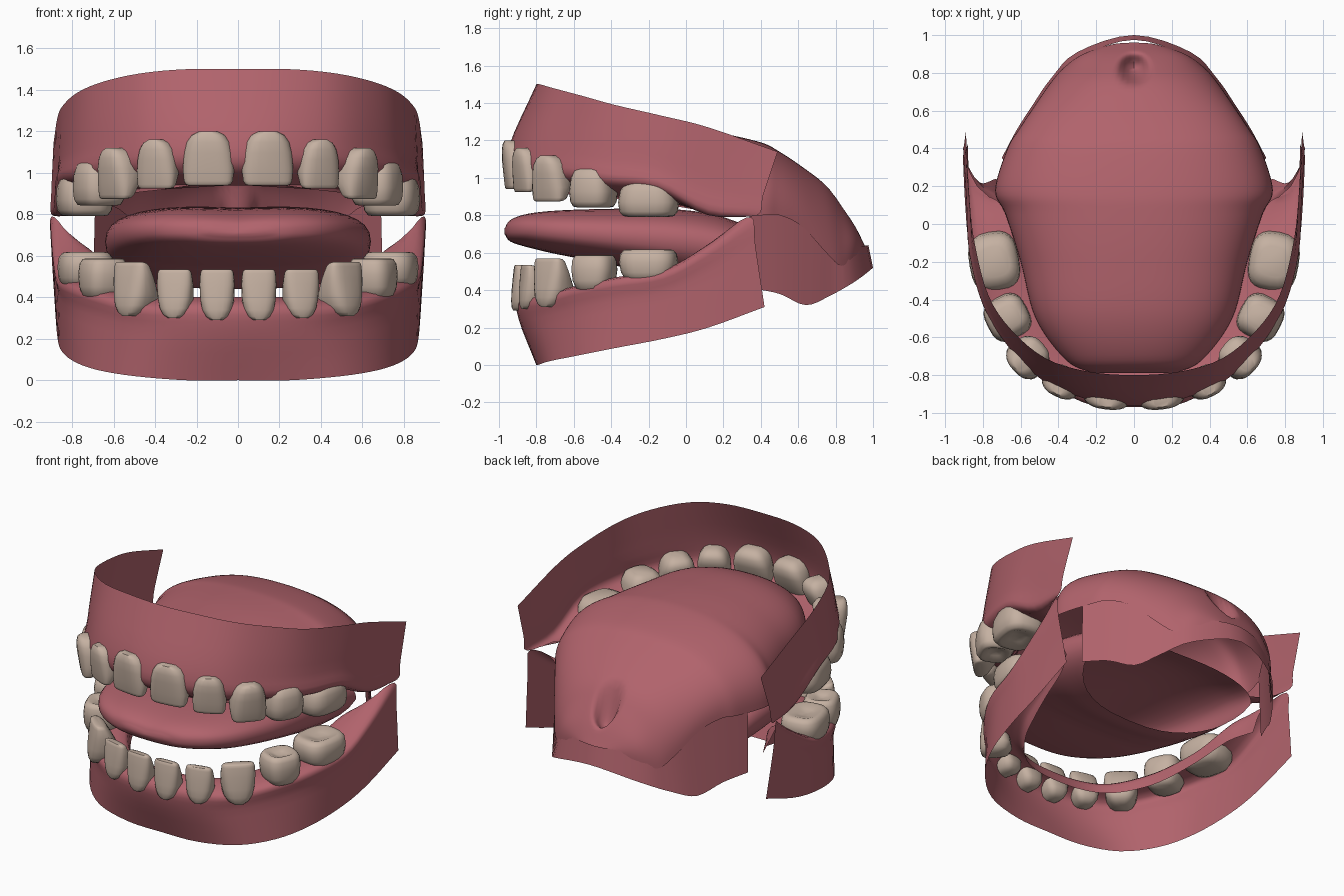
import bpy, bmesh, math
from mathutils import Vector

if "Cube" in bpy.data.objects:
    bpy.data.objects.remove(bpy.data.objects["Cube"])


def material(name, col):
    m = bpy.data.materials.new(name)
    m.diffuse_color = (*col, 1)
    m.use_nodes = True
    m.node_tree.nodes["Principled BSDF"].inputs["Base Color"].default_value = m.diffuse_color
    return m


GUM = material("gum_pink", (0.44, 0.125, 0.15))
TOOTH = material("tooth_cream", (0.56, 0.44, 0.36))


def spline(keys, n):
    """Catmull-Rom through key tuples, n steps per span."""
    k = [Vector(p) for p in keys]
    k = [2 * k[0] - k[1]] + k + [2 * k[-1] - k[-2]]
    out = []
    for i in range(1, len(k) - 2):
        a, b, c, d = k[i - 1:i + 3]
        for s in range(n):
            t = s / n
            out.append(0.5 * (2 * b + (c - a) * t + (2 * a - 5 * b + 4 * c - d) * t * t
                              + (3 * b - a - 3 * c + d) * t ** 3))
    return out + [k[-2]]


def both_sides(half):
    return [(-x, y, z) for x, y, z in half[:0:-1]] + list(half)


def power(v, e):
    return math.copysign(abs(v) ** e, v)


def sheet(name, rows, mat, closed=False, caps=()):
    bm = bmesh.new()
    vs = [[bm.verts.new(p) for p in r] for r in rows]
    n = len(rows[0])
    for a, b in zip(vs, vs[1:]):
        for i in range(n if closed else n - 1):
            j = (i + 1) % n
            bm.faces.new((a[i], a[j], b[j], b[i]))
    for c in caps:
        bm.faces.new(vs[c])
    bmesh.ops.recalc_face_normals(bm, faces=bm.faces)
    me = bpy.data.meshes.new(name)
    bm.to_mesh(me)
    bm.free()
    me.materials.append(mat)
    ob = bpy.data.objects.new(name, me)
    bpy.context.collection.objects.link(ob)
    bpy.context.view_layer.objects.active = ob
    ob.select_set(True)
    bpy.ops.object.shade_smooth_by_angle(angle=math.radians(50))
    ob.select_set(False)


def gum(name, edge, neck, *inner):
    """Arch-shaped gum: open rim, flared wall, tooth line, inner side."""
    mid = [(e[0] + (k[0] - e[0]) * 1.02, e[1] + (k[1] - e[1]) * (1.0 if k[1] < 0 else .7),
            e[2] + (k[2] - e[2]) * .68) for e, k in zip(edge, neck)]
    rows = [spline(both_sides(r), 4) for r in (edge, mid, neck, *inner)]
    sheet(name, [spline(c, 4) for c in zip(*rows)], GUM)


# Upper gum
gum("upper_gum",
    [(0, -.8, 1.5), (.25, -.78, 1.5), (.47, -.71, 1.48), (.65, -.56, 1.44),
     (.77, -.38, 1.39), (.84, -.12, 1.33), (.87, .12, 1.27), (.89, .49, 1.14)],
    [(0, -.945, 1.02), (.25, -.91, 1.03), (.48, -.81, 1.02), (.66, -.63, 1.0),
     (.785, -.42, .97), (.855, -.15, .94), (.875, .12, .81), (.9, .38, .8)],
    [(0, -.78, .94), (.2, -.77, .93), (.36, -.68, .92), (.5, -.5, .91),
     (.57, -.32, .89), (.61, -.12, .87), (.7, .1, .82), (.84, .17, .8)])

# Lower gum
gum("lower_gum",
    [(0, -.8, 0), (.25, -.79, 0), (.5, -.73, .02), (.68, -.58, .05),
     (.79, -.38, .09), (.85, -.12, .14), (.87, .12, .2), (.88, .42, .31)],
    [(0, -.895, .36), (.25, -.865, .36), (.46, -.775, .36), (.65, -.61, .41),
     (.79, -.38, .46), (.855, -.12, .5), (.88, .1, .62), (.9, .35, .79)],
    [(0, -.76, .4), (.2, -.74, .4), (.36, -.65, .4), (.5, -.47, .43),
     (.57, -.3, .46), (.62, -.1, .5), (.69, .1, .61), (.82, .22, .7)],
    [(0, -.71, .31), (.19, -.69, .31), (.34, -.61, .31), (.47, -.45, .33),
     (.54, -.29, .36), (.6, -.1, .41), (.65, .1, .47), (.73, .24, .5)])

# Palate: arched sections (y, half width, roof z, edge z) with a hanging dimple
rows = []
for y, w, top, low in spline([
        (-.79, .22, 1.0, .94), (-.72, .36, 1.12, .92), (-.5, .52, 1.215, .9),
        (-.2, .6, 1.245, .87), (.05, .68, 1.25, .83), (.18, .735, 1.24, .8),
        (.4, .67, 1.19, .8), (.5, .61, 1.14, .8), (.62, .53, 1.06, .74),
        (.75, .44, .96, .6), (.83, .37, .86, .53), (.9, .27, .75, .58),
        (.95, .12, .65, .61), (.96, .02, .63, .62)], 6):
    row = []
    for i in range(61):
        a = math.pi * i / 60
        c, s = math.cos(a), math.sin(a)
        z = low + (top - low) * max(s, 0) ** .82
        r = math.hypot(w * power(c, .88), y - .82) / .1
        if r < 1:
            z -= .17 * (1 - r * r) ** 2
        row.append((-w * power(c, .88), y, z))
    rows.append(row)
sheet("palate", rows, GUM)

# Throat wall
top = [(0, .975, .64), (.27, .89, .63), (.4, .77, .63), (.5, .65, .76), (.6, .49, .84), (.69, .34, .82)]
low = [(0, 1.0, .52), (.3, .91, .45), (.44, .77, .37), (.53, .64, .32), (.62, .5, .38), (.7, .35, .41)]
sheet("throat_wall", [spline(both_sides(top), 4), spline(both_sides(low), 4)], GUM)

# Tongue: rounded sections (y, half width, top z, bottom z), hollow with a slanted open root
rows = []
for y, w, hi, lo in spline([
        (-.97, .14, .735, .7), (-.94, .28, .785, .66), (-.85, .42, .82, .63),
        (-.68, .53, .84, .59), (-.4, .61, .85, .54), (-.1, .64, .85, .5),
        (.15, .63, .82, .46), (.38, .6, .74, .44)], 4):
    h = (hi + lo) / 2
    row = []
    for i in range(40):
        a = math.tau * i / 40
        c, s = math.cos(a), math.sin(a)
        row.append((w * power(c, .8), y - .55 * max(-s, 0) * max(y + .4, 0),
                    h + (hi - lo) / 2 * power(s, .8) - .02 * max(s, 0) * (1 - abs(c)) ** 2))
    rows.append(row)
sheet("tongue", rows, GUM, closed=True, caps=(0,))

# Teeth: rings from biting edge to root (height, width factor, depth factor)
FRONT = [(0, .76, .2), (.02, .88, .34), (.08, .95, .46), (.3, 1, .68), (.6, .96, .95),
         (.8, .85, 1), (.93, .65, .88), (1, .35, .6)]
BACK = [(.14, .15, .12), (.1, .35, .35), (.01, .68, .66), (.03, .84, .82), (.15, .96, .95),
        (.4, 1, 1), (.7, .93, .97), (.9, .78, .85), (1, .5, .6)]


def tooth(name, x, y, angle, w, d, tip, root, rings):
    for side, sx in (("right", 1), ("left", -1)):
        rows = []
        for t, fw, fd in rings:
            # thin biting edges stay near the outer face
            shift = d * .3 * (1 - fd) if rings is FRONT else 0
            row = []
            for i in range(24):
                a = math.tau * i / 24
                u = w / 2 * fw * power(math.cos(a), .68)
                v = d / 2 * fd * power(math.sin(a), .68) + shift
                px = x + u * math.cos(angle) + v * math.sin(angle)
                py = y + u * math.sin(angle) - v * math.cos(angle)
                row.append((sx * px, py, tip + (root - tip) * t))
            rows.append(row)
        sheet(name + "_" + side, rows, TOOTH, closed=True, caps=(0, -1))


for args in [
    ("upper_central_incisor", .14, -.9, .12, .25, .165, .94, 1.2, FRONT),
    ("upper_lateral_incisor", .38, -.835, .45, .205, .17, .925, 1.16, FRONT),
    ("upper_canine", .56, -.705, .85, .22, .21, .875, 1.12, FRONT),
    ("upper_premolar", .67, -.495, 1.1, .24, .23, .84, 1.06, BACK),
    ("upper_molar", .74, -.2, 1.4, .32, .265, .79, .99, BACK),
    ("lower_central_incisor", .1, -.865, .05, .17, .14, .535, .29, FRONT),
    ("lower_lateral_incisor", .3, -.82, .25, .175, .14, .535, .3, FRONT),
    ("lower_canine", .49, -.705, .75, .21, .19, .57, .31, FRONT),
    ("lower_premolar", .65, -.49, 1.15, .23, .22, .59, .39, BACK),
    ("lower_molar", .735, -.2, 1.4, .31, .26, .62, .44, BACK),
]:
    tooth(*args)
